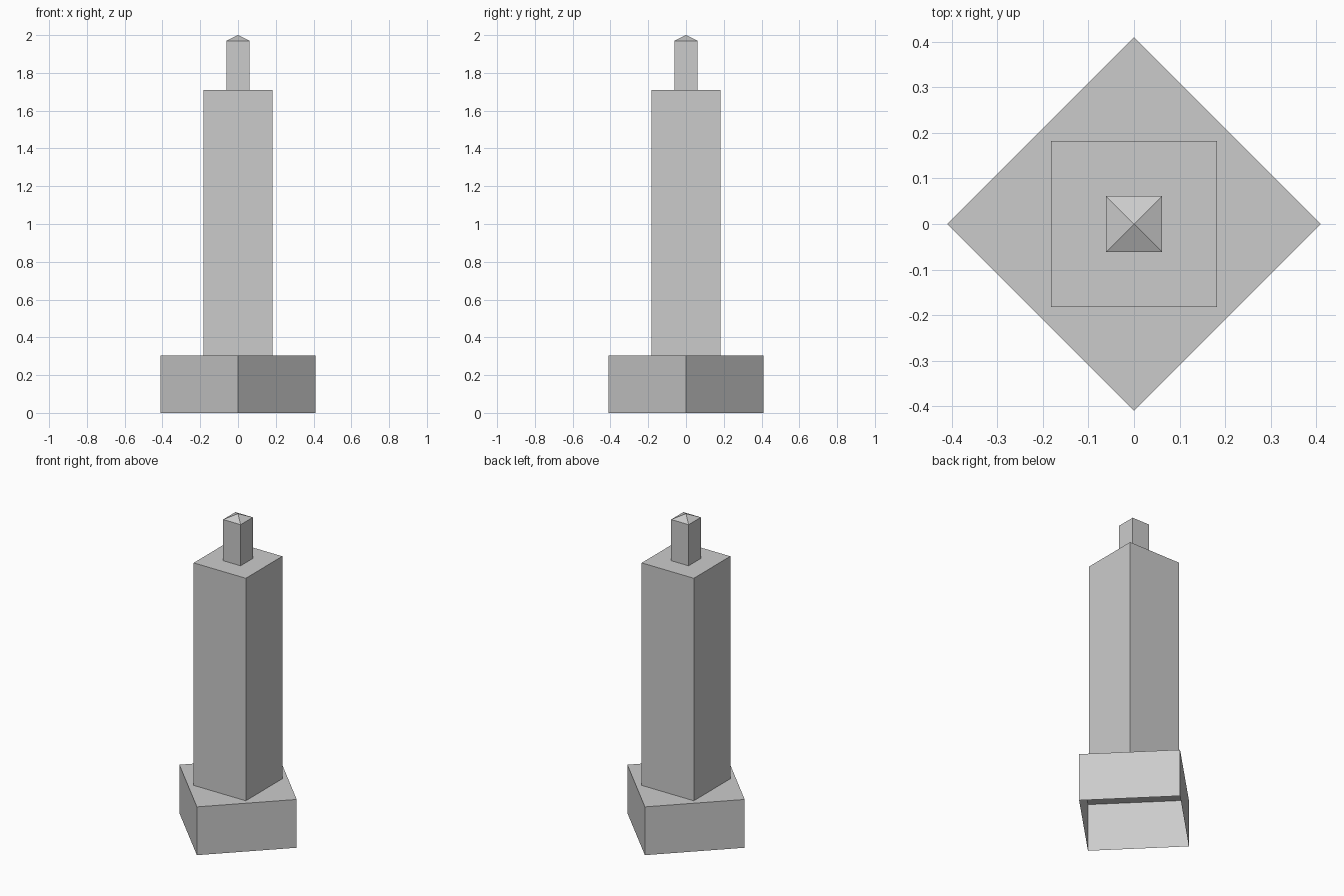
import bpy, bmesh, math

if "Cube" in bpy.data.objects:
    bpy.data.objects.remove(bpy.data.objects["Cube"])


def square_ring(bm, radius, z, turn):
    # Four corners on a circle of the given radius
    return [bm.verts.new((radius * math.cos(turn + i * math.pi / 2),
                          radius * math.sin(turn + i * math.pi / 2), z))
            for i in range(4)]


def open_block(name, radius, z0, z1, turn, tip=None):
    # Open-bottomed square block with a flat or pointed top
    bm = bmesh.new()
    low = square_ring(bm, radius, z0, turn)
    high = square_ring(bm, radius, z1, turn)
    apex = bm.verts.new((0, 0, tip)) if tip else None
    for i in range(4):
        j = (i + 1) % 4
        bm.faces.new((low[i], low[j], high[j], high[i]))
        if apex:
            bm.faces.new((high[i], high[j], apex))
    if not apex:
        bm.faces.new(high)
    mesh = bpy.data.meshes.new(name)
    bm.to_mesh(mesh)
    bm.free()
    obj = bpy.data.objects.new(name, mesh)
    bpy.context.collection.objects.link(obj)
    return obj


R2 = math.sqrt(2)
# Diamond-turned hollow plinth
open_block("base", 0.41, 0.0, 0.305, 0)
# Tall square shaft
open_block("shaft", 0.182 * R2, 0.305, 1.71, math.pi / 4)
# Small square pin with pyramid cap
open_block("top_pin", 0.061 * R2, 1.71, 1.97, math.pi / 4, tip=2.0)
